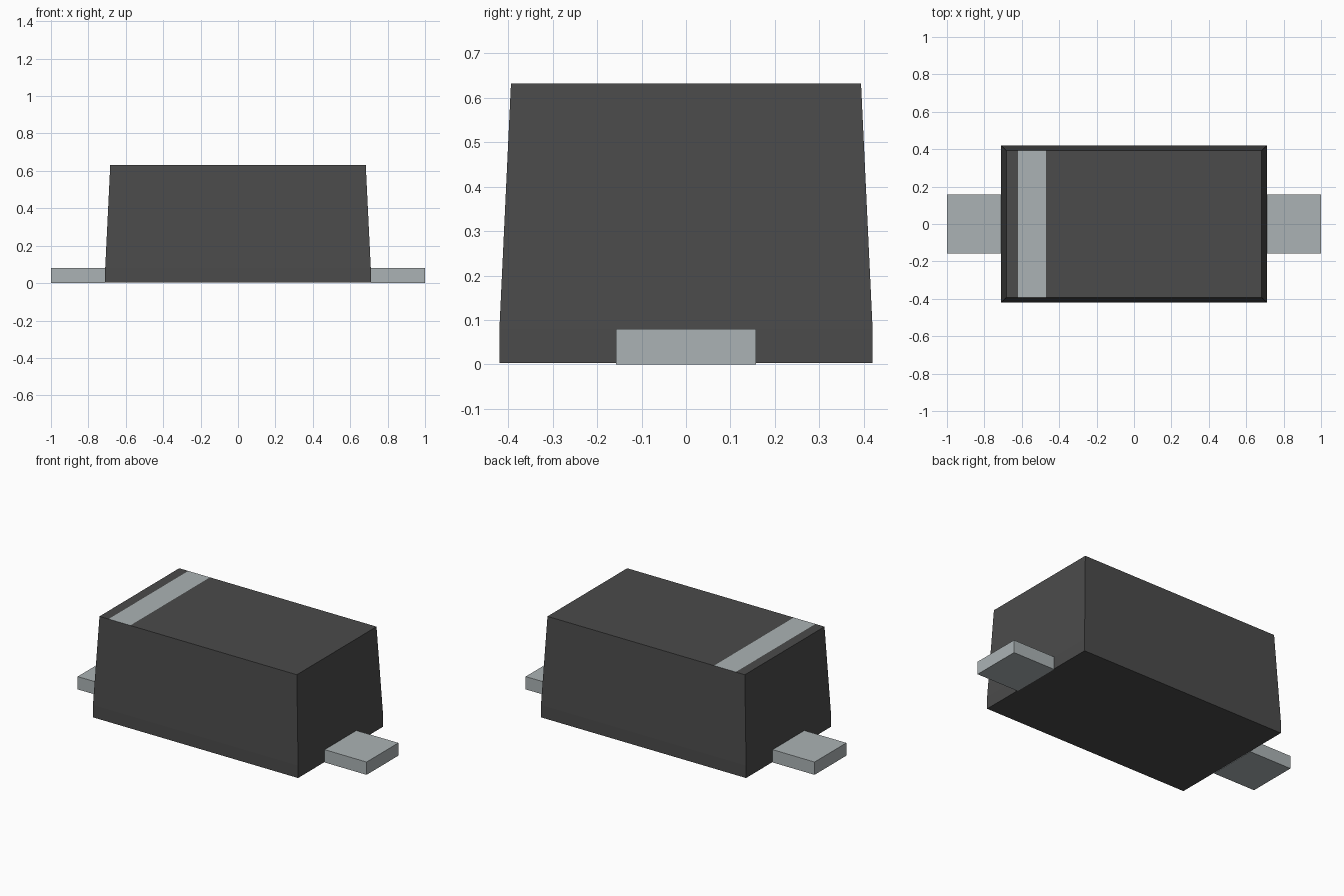
import bpy
import bmesh

cube = bpy.data.objects.get("Cube")
if cube:
    bpy.data.objects.remove(cube, do_unlink=True)


def make_material(name, rgb):
    mat = bpy.data.materials.new(name)
    mat.use_nodes = True
    mat.diffuse_color = (*rgb, 1)
    mat.node_tree.nodes["Principled BSDF"].inputs["Base Color"].default_value = (*rgb, 1)
    return mat


def finish(name, bm, mats):
    bmesh.ops.recalc_face_normals(bm, faces=bm.faces[:])
    mesh = bpy.data.meshes.new(name)
    bm.to_mesh(mesh)
    bm.free()
    for mat in mats:
        mesh.materials.append(mat)
    obj = bpy.data.objects.new(name, mesh)
    bpy.context.collection.objects.link(obj)
    return obj


charcoal = make_material("charcoal plastic", (0.070, 0.070, 0.070))
silver = make_material("silver metal", (0.41, 0.45, 0.46))

# Moulded body: straight skirt up to the lead height, then a slight draft
LEAD_TOP = 0.08
sections = [(0.71, 0.42, 0.003), (0.71, 0.42, LEAD_TOP), (0.683, 0.394, 0.632)]
bm = bmesh.new()
rings = [[bm.verts.new((sx * x, sy * y, z))
          for sx, sy in ((-1, -1), (1, -1), (1, 1), (-1, 1))]
         for x, y, z in sections]
for low, high in zip(rings, rings[1:]):
    for i in range(4):
        j = (i + 1) % 4
        bm.faces.new((low[i], low[j], high[j], high[i]))
bm.faces.new(rings[0][::-1])
bm.faces.new(rings[-1])

# Polarity band: cut the top face at both band edges and recolour the strip
BAND = (-0.62, -0.47)
for x in BAND:
    top = [f for f in bm.faces if f.calc_center_median().z > 0.63]
    geom = set(top)
    for f in top:
        geom.update(f.edges)
        geom.update(f.verts)
    bmesh.ops.bisect_plane(bm, geom=list(geom), plane_co=(x, 0, 0), plane_no=(1, 0, 0))
for f in bm.faces:
    c = f.calc_center_median()
    if c.z > 0.63 and BAND[0] < c.x < BAND[1]:
        f.material_index = 1
finish("body", bm, [charcoal, silver])

# Flat leads at both ends, butting against the body
for name, side in (("left_lead", 1), ("right_lead", -1)):
    bm = bmesh.new()
    bmesh.ops.create_cube(bm, size=1)
    bmesh.ops.scale(bm, vec=(0.29, 0.314, LEAD_TOP), verts=bm.verts)
    bmesh.ops.translate(bm, vec=(side * 0.855, 0, LEAD_TOP / 2), verts=bm.verts)
    finish(name, bm, [silver])
